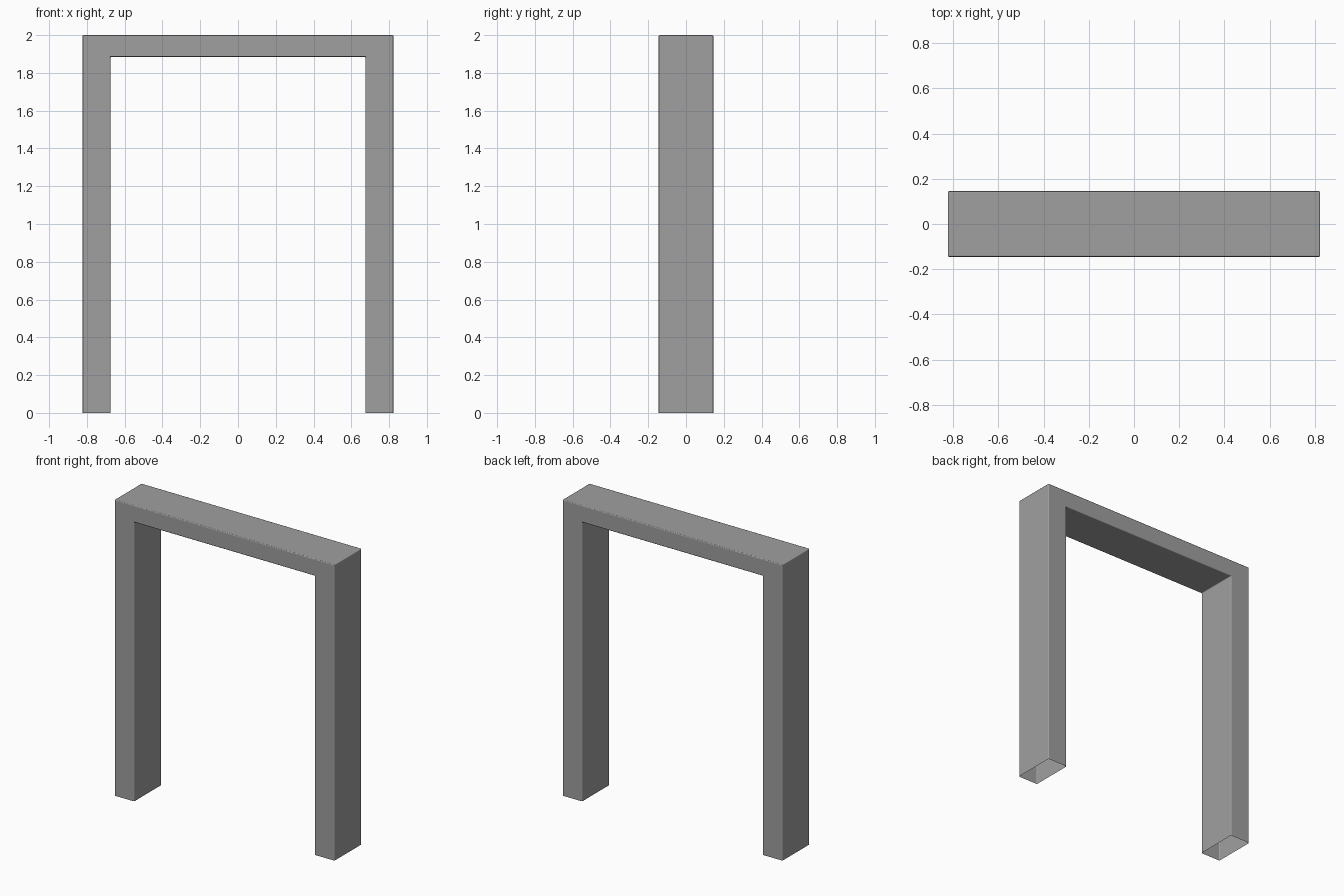
import bpy, bmesh
from mathutils import Vector

cube = bpy.data.objects.get("Cube")
if cube:
    bpy.data.objects.remove(cube, do_unlink=True)

OUTER, INNER = 0.823, 0.675      # half widths of the frame and the opening
TOP, LINTEL = 2.0, 1.885         # frame height and underside of the lintel
DEPTH = 0.145                    # half depth

# Single grey finish
grey = bpy.data.materials.new("Plain grey")
grey.use_nodes = True
colour = (0.35, 0.35, 0.35, 1)
grey.diffuse_color = colour
grey.node_tree.nodes["Principled BSDF"].inputs["Base Color"].default_value = colour

# Frame front: two legs, two corners and the lintel as joined quads
bm = bmesh.new()
xs = (-OUTER, -INNER, INNER, OUTER)
zs = (0, LINTEL, TOP)
for i, j in ((0, 0), (2, 0), (0, 1), (1, 1), (2, 1)):
    corners = ((i, j), (i + 1, j), (i + 1, j + 1), (i, j + 1))
    bm.faces.new([bm.verts.new((xs[a], -DEPTH, zs[b])) for a, b in corners])
bmesh.ops.remove_doubles(bm, verts=bm.verts, dist=0.001)

# Give the frame its depth
grown = bmesh.ops.extrude_face_region(bm, geom=bm.faces[:], use_keep_orig=True)
moved = [v for v in grown["geom"] if isinstance(v, bmesh.types.BMVert)]
bmesh.ops.translate(bm, verts=moved, vec=Vector((0, 2 * DEPTH, 0)))
bmesh.ops.recalc_face_normals(bm, faces=bm.faces[:])

# Hollow legs are open at the floor
feet = [f for f in bm.faces if all(v.co.z < 0.001 for v in f.verts)]
bmesh.ops.delete(bm, geom=feet, context="FACES_ONLY")

mesh = bpy.data.meshes.new("door_frame")
bm.to_mesh(mesh)
bm.free()
mesh.materials.append(grey)
frame = bpy.data.objects.new("door_frame", mesh)
bpy.context.collection.objects.link(frame)

# Slightly softened edges
bevel = frame.modifiers.new("Soft edges", "BEVEL")
bevel.width = 0.006
bevel.segments = 2
bevel.limit_method = "ANGLE"
bevel.harden_normals = True
for poly in mesh.polygons:
    poly.use_smooth = True
